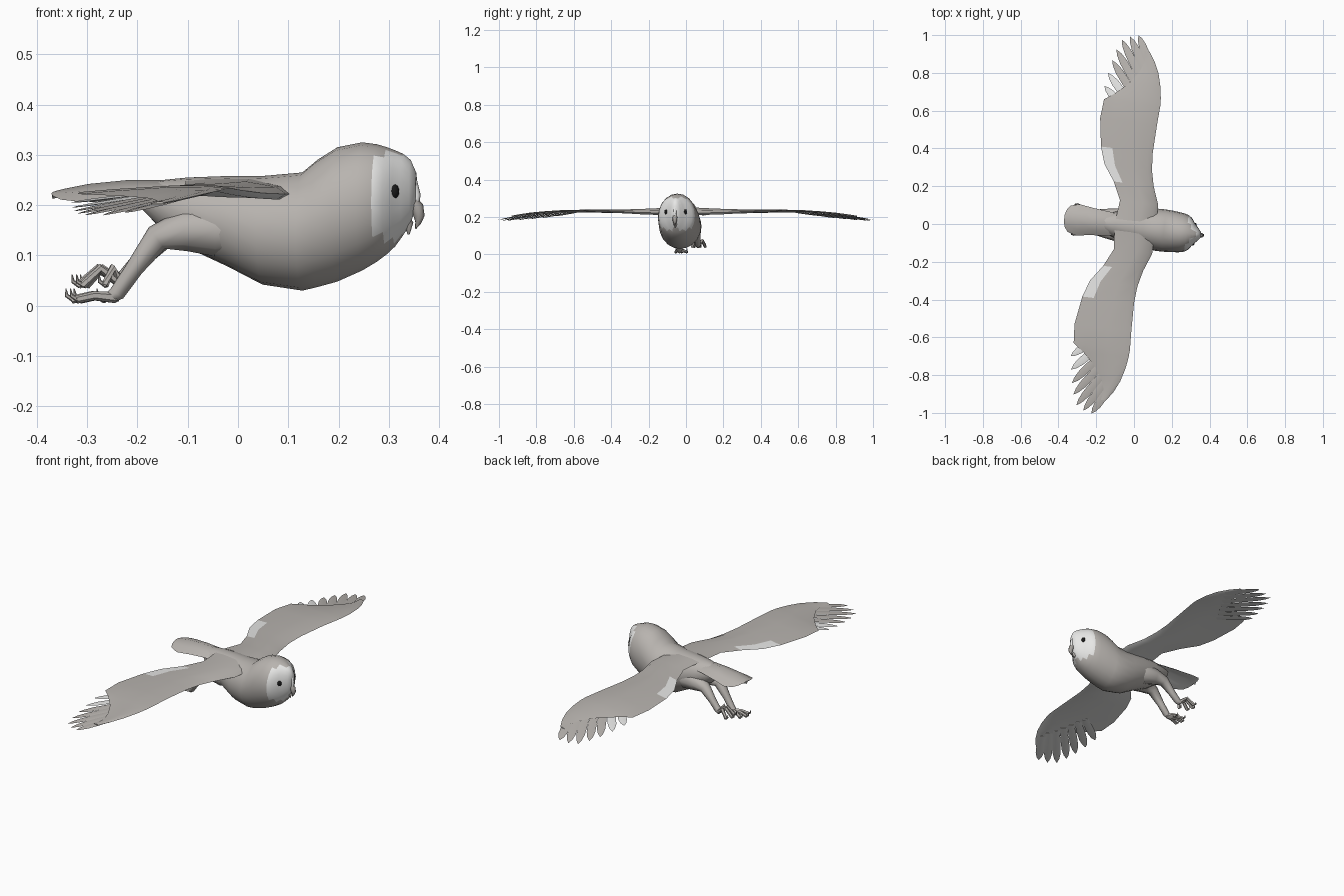
import bpy, bmesh, math
from mathutils import Vector, Matrix

cube = bpy.data.objects.get("Cube")
if cube:
    bpy.data.objects.remove(cube)


def material(name, r, g, b):
    m = bpy.data.materials.new(name)
    m.use_nodes = True
    m.diffuse_color = (r, g, b, 1)
    m.node_tree.nodes["Principled BSDF"].inputs["Base Color"].default_value = (r, g, b, 1)
    return m


PLUMAGE = material("warm_grey_plumage", 0.48, 0.455, 0.43)
PALE = material("pale_feather", 0.8, 0.8, 0.79)
BEAK = material("beak_grey", 0.38, 0.36, 0.34)
BLACK = material("eye_black", 0.01, 0.01, 0.01)

# The whole bird is yawed slightly about a point on its spine
PIVOT = Vector((-0.12, 0, 0))
YAW = (Matrix.Translation(PIVOT) @ Matrix.Rotation(math.radians(-7.1), 4, 'Z')
       @ Matrix.Translation(-PIVOT))


def finish(name, bm, mats, rule=None, side=1, angle=50):
    """Mirror if needed, colour by rule, yaw into place and smooth."""
    for v in bm.verts:
        v.co.y *= side
    bmesh.ops.recalc_face_normals(bm, faces=bm.faces)
    if rule:
        for f in bm.faces:
            f.material_index = rule(f.calc_center_median(), f.normal)
    bm.transform(YAW)
    me = bpy.data.meshes.new(name)
    bm.to_mesh(me)
    bm.free()
    for m in mats:
        me.materials.append(m)
    ob = bpy.data.objects.new(name, me)
    bpy.context.collection.objects.link(ob)
    bpy.ops.object.select_all(action='DESELECT')
    ob.select_set(True)
    bpy.context.view_layer.objects.active = ob
    bpy.ops.object.shade_smooth_by_angle(angle=math.radians(angle))


def loft(name, rings, mats, rule=None, side=1):
    """Skin a row of closed rings and cap both ends."""
    bm = bmesh.new()
    loops = [[bm.verts.new(p) for p in ring] for ring in rings]
    n = len(loops[0])
    for a, b in zip(loops, loops[1:]):
        for i in range(n):
            j = (i + 1) % n
            bm.faces.new((a[i], a[j], b[j], b[i]))
    bm.faces.new(loops[0])
    bm.faces.new(loops[-1])
    finish(name, bm, mats, rule, side)


def tube(name, path, mat, side=1, sides=8):
    """Tapered limb through (x, y, z, radius) points."""
    pts = [Vector(p[:3]) for p in path]
    rings = []
    for i, p in enumerate(pts):
        d = (pts[min(i + 1, len(pts) - 1)] - pts[max(i - 1, 0)]).normalized()
        u = d.cross(Vector((0, 1, 0))).normalized()
        w = d.cross(u)
        rings.append([p + path[i][3] * (u * math.cos(t) + w * math.sin(t))
                      for t in (math.tau * k / sides for k in range(sides))])
    loft(name, rings, [mat], side=side)


# Body and head: x, underside, top, half width
SECTIONS = [(-.2, .2, .235, .02), (-.15, .15, .25, .05), (-.1, .115, .255, .07),
            (-.02, .078, .258, .09), (.05, .042, .258, .105), (.13, .03, .265, .112),
            (.16, .037, .29, .112), (.2, .048, .315, .11), (.25, .07, .325, .105),
            (.28, .088, .321, .098), (.3, .103, .315, .085), (.316, .118, .309, .062),
            (.332, .14, .302, .044), (.347, .163, .29, .028), (.358, .2, .265, .014)]
SIDES = 20
rings = []
for x, lo, hi, w in SECTIONS:
    mid, half = (lo + hi) / 2, (hi - lo) / 2
    rings.append([(x, w * math.cos(t), mid + half * math.sin(t))
                  for t in (math.tau * k / SIDES for k in range(SIDES))])
# The pale face disc is heart shaped, dipping at the brow and narrowing to the chin
loft("body", rings, [PLUMAGE, PALE],
     lambda c, n: int(c.x > .285 and .132 < c.z < .302))

# Face: brow ridge, hooked beak and eyes
tube("brow_ridge", [(.335, 0, .27, .005), (.353, 0, .245, .008), (.359, 0, .22, .008),
                    (.356, 0, .2, .008)], PALE)
tube("upper_beak", [(.35, 0, .21, .01), (.36, 0, .196, .013), (.364, 0, .178, .011),
                    (.362, 0, .165, .006), (.357, 0, .153, .001)], BEAK)
tube("lower_beak", [(.33, 0, .178, .012), (.343, 0, .162, .01), (.343, 0, .142, .002)], BEAK)

# Tail: shallow roof-shaped fan: x, ridge height, half width, droop
TAIL = [(-.06, .235, .05, .02), (-.14, .25, .064, .03), (-.22, .25, .072, .036),
        (-.3, .242, .083, .036), (-.345, .233, .07, .022), (-.362, .229, .048, .012),
        (-.371, .226, .02, .004)]
loft("tail", [[(x, 0, z), (x, w * .6, z - d * .4), (x, w, z - d), (x, w * .5, z - d * .8),
               (x, 0, z - .014), (x, -w * .5, z - d * .8), (x, -w, z - d),
               (x, -w * .6, z - d * .4)] for x, z, w, d in TAIL],
     [PLUMAGE, PALE], lambda c, n: int(n.z < -.3))

# Wing stations: span, leading x, trailing x, leading z, trailing z, thickness
WING = [(.03, .115, -.1, .222, .248, .02), (.13, .114, -.09, .222, .24, .018),
        (.225, .078, -.135, .224, .234, .015), (.31, .058, -.195, .228, .23, .012),
        (.4, .051, -.225, .231, .228, .01), (.55, .055, -.248, .234, .226, .008),
        (.65, .06, -.24, .233, .222, .007), (.69, .058, -.185, .231, .22, .006),
        (.75, .049, -.12, .227, .217, .006), (.82, .03, -.07, .221, .213, .005),
        (.88, .002, -.05, .213, .208, .004), (.93, -.032, -.06, .205, .203, .003)]
CHORD = [(0, 0), (.1, .7), (.4, 1), (.78, .5), (1, 0), (.78, -.4), (.4, -.8), (.1, -.7)]


def wing_ring(v, lead, trail, zl, zt, thick):
    return [(lead + (trail - lead) * f, v, zl + (zt - zl) * f + thick * h) for f, h in CHORD]


def wing_colour(c, n):
    """White below, with a pale patch on the upper rear edge."""
    inner_rear = .24 < abs(c.y) < .38 and c.x < .1 - .75 * abs(c.y)
    return int(n.z < 0 or inner_rear)


def feather(name, root, tip, half, top, side):
    root, tip = Vector(root), Vector(tip)
    across = (tip - root).cross(Vector((0, 0, 1))).normalized()
    up = Vector((0, 0, .003))
    rings = []
    for t, w in ((0, .8), (.4, 1), (.7, .95), (.88, .6), (1, .04)):
        p, s = root.lerp(tip, t), across * half * w
        rings.append([p + s, p + up * w, p - s, p - up * w])
    loft(name, rings, [top, PALE], lambda c, n: int(n.z < 0), side)


TIPS = [(-.1, 1.008, .185), (-.145, .998, .18), (-.185, .975, .18), (-.207, .92, .183),
        (-.222, .86, .188), (-.235, .79, .195), (-.246, .72, .205)]

for side, label in ((1, "left"), (-1, "right")):
    loft(label + "_wing", [wing_ring(*s) for s in WING], [PLUMAGE, PALE],
         wing_colour, side)
    for i, tip in enumerate(TIPS):
        t = i / (len(TIPS) - 1)
        root = (-.01 - .1 * t, .84 - .24 * t, .213 + .01 * t)
        feather(f"{label}_flight_feather_{i + 1}", root, tip, .021,
                PALE if i > 4 else PLUMAGE, side)

    # Eye
    bm = bmesh.new()
    bmesh.ops.create_uvsphere(bm, u_segments=12, v_segments=8, radius=1, matrix=(
        Matrix.Translation((.319, .048, .227)) @ Matrix.Diagonal((.011, .013, .016, 1))))
    finish(label + "_eye", bm, [BLACK], side=side)

    # Leg, with the left one held a little higher and its toes arched
    lift, arch = (.028, .03) if side == 1 else (0, .004)
    y = .05
    tube(label + "_leg", [(.03, .03, .15, .04), (-.04, .038, .15, .052),
                          (-.1, .045, .15, .042), (-.155, y, .135 + lift * .2, .027),
                          (-.2, y, .075 + lift * .6, .018),
                          (-.235, y, .025 + lift, .016), (-.25, y, .016 + lift, .012)],
         PLUMAGE, side)
    # Three trailing toes and one inner toe, each with a curled claw
    for k, (spread, reach) in enumerate(((-.03, .075), (0, .088), (.03, .075), (-.035, .03))):
        x, z = -.238, .016 + lift
        end, ty = x - reach, y + spread
        tube(f"{label}_toe_{k + 1}", [(x, y, z, .011),
                                      (x - reach * .55, y + spread * .6, z + arch, .009),
                                      (end, ty, z - .004, .008)], PLUMAGE, side, 6)
        tube(f"{label}_claw_{k + 1}", [(end + .004, ty, z - .004, .006),
                                       (end - .01, ty, z + .004, .004),
                                       (end - .012, ty, z + .018, .001)], BEAK, side, 6)
